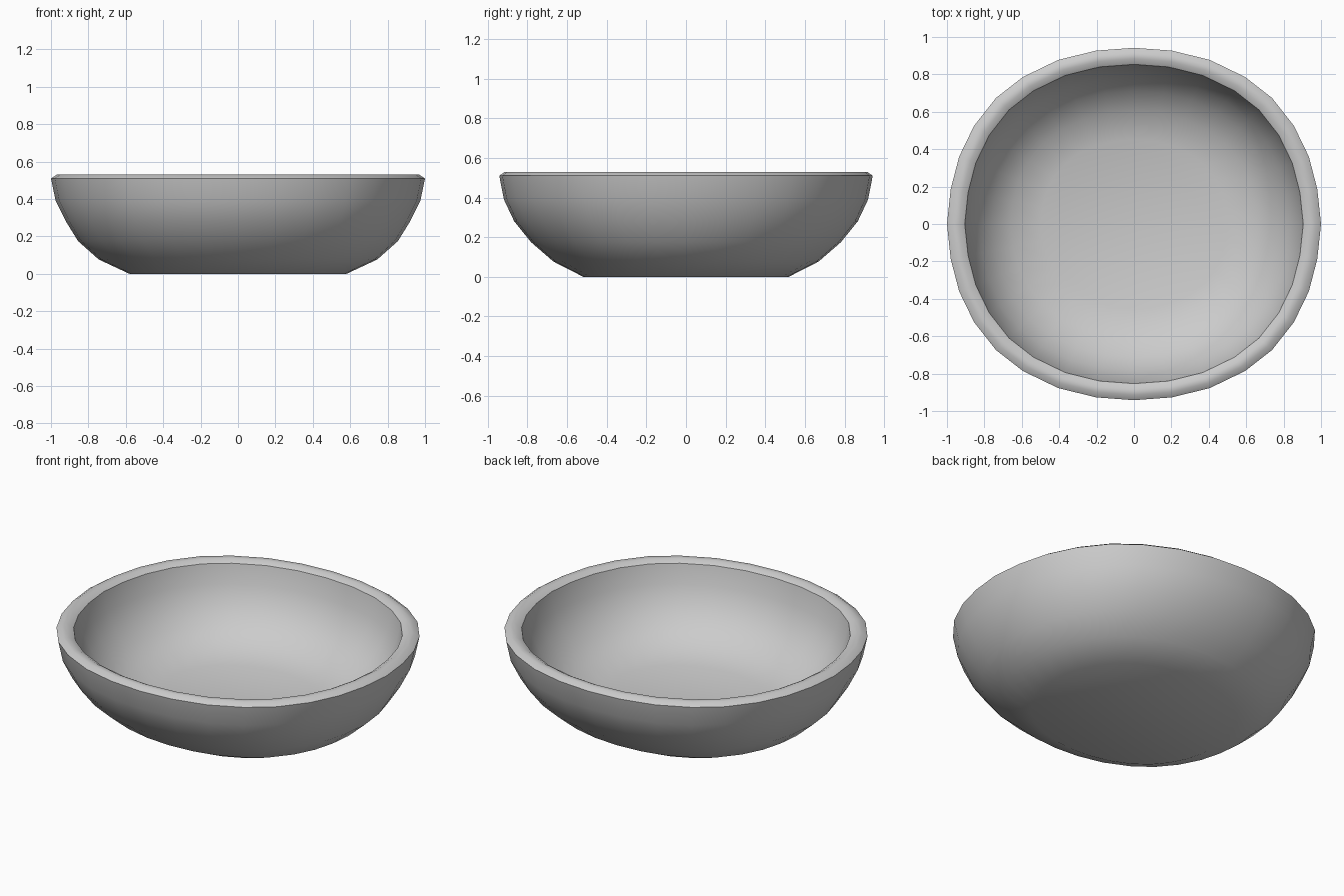
import bpy, bmesh, math

if "Cube" in bpy.data.objects:
    bpy.data.objects.remove(bpy.data.objects["Cube"])

# Slightly oval rim outline, one quarter (32 sides in total)
quarter = [(1, 0), (.98, .187), (.935, .36), (.855, .525), (.738, .674),
           (.594, .786), (.406, .877), (.203, .927), (0, .942)]
outline = (quarter
           + [(-x, y) for x, y in quarter[-2::-1]]
           + [(-x, -y) for x, y in quarter[1:]]
           + [(x, -y) for x, y in quarter[-2:0:-1]])

# Wall section: x scale, y scale, height, from the foot over the rim to the floor
section = [(.58, .55, 0), (.745, .71, .077), (.855, .83, .175), (.92, .92, .28),
           (.975, .975, .39), (1, 1, .51), (.97, .97, .53), (.935, .938, .53),
           (.905, .906, .513), (.88, .88, .40), (.83, .83, .30), (.76, .755, .21),
           (.66, .64, .135), (.50, .48, .085)]

bm = bmesh.new()
rings = [[bm.verts.new((x * sx, y * sy, z)) for x, y in outline]
         for sx, sy, z in section]
n = len(outline)
for a, b in zip(rings, rings[1:]):
    for i in range(n):
        j = (i + 1) % n
        bm.faces.new((a[i], a[j], b[j], b[i]))

# Underside and inner floor
bm.faces.new(rings[0][::-1])
bm.faces.new(rings[-1])
bmesh.ops.recalc_face_normals(bm, faces=bm.faces)

mesh = bpy.data.meshes.new("bowl")
bm.to_mesh(mesh)
bm.free()
bowl = bpy.data.objects.new("bowl", mesh)
bpy.context.collection.objects.link(bowl)
bpy.context.view_layer.objects.active = bowl
bowl.select_set(True)
bpy.ops.object.shade_smooth_by_angle(angle=math.radians(42))
